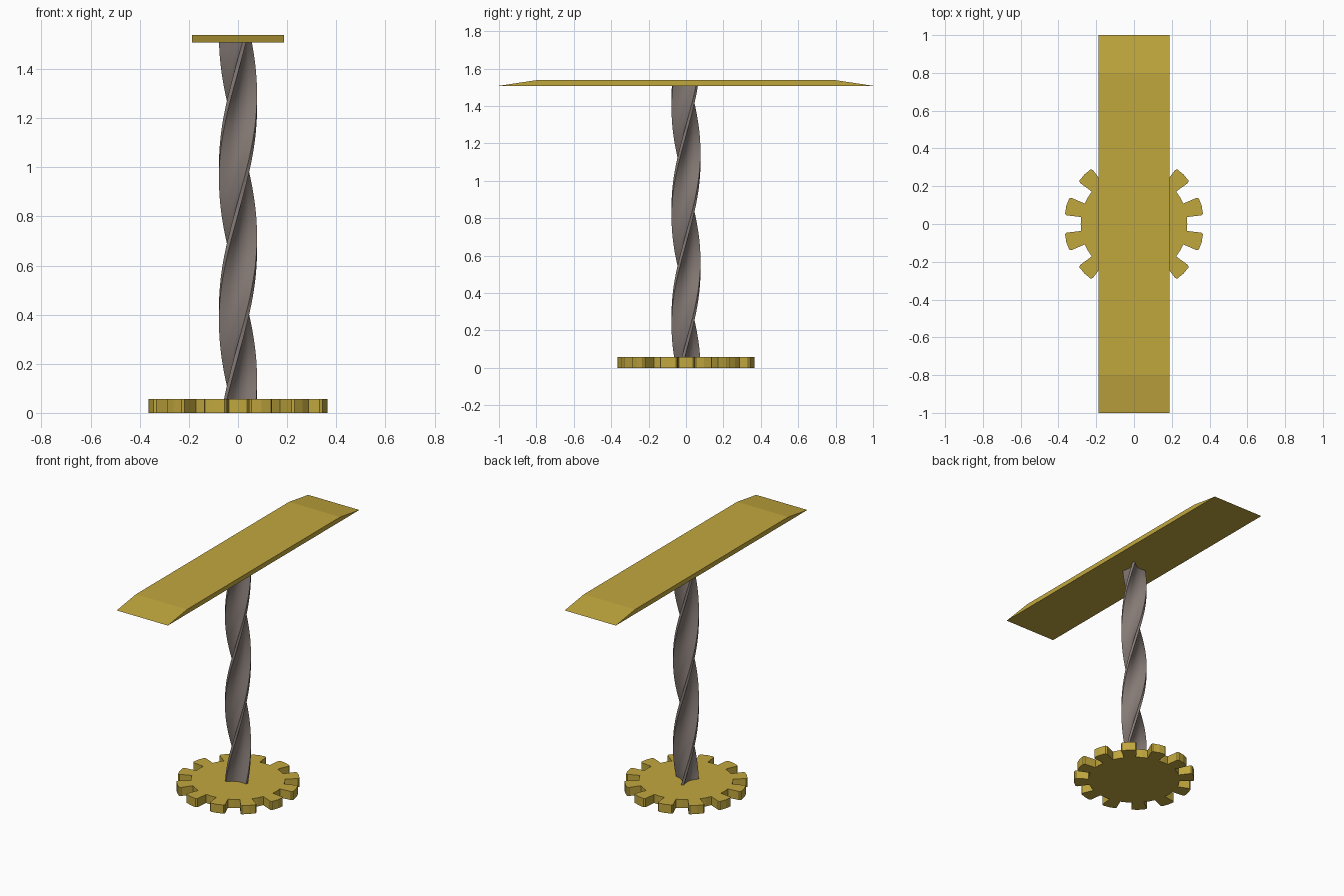
import bpy, bmesh
from math import radians, cos, sin

if "Cube" in bpy.data.objects:
    bpy.data.objects.remove(bpy.data.objects["Cube"])

def material(name, color):
    m = bpy.data.materials.new(name)
    m.diffuse_color = (*color, 1)
    m.use_nodes = True
    m.node_tree.nodes["Principled BSDF"].inputs["Base Color"].default_value = m.diffuse_color
    return m

def loft(name, rings, mat):
    """Skin a stack of equal-length closed rings and cap both ends."""
    bm = bmesh.new()
    rows = [[bm.verts.new(p) for p in ring] for ring in rings]
    n = len(rows[0])
    for a, b in zip(rows, rows[1:]):
        for i in range(n):
            j = (i + 1) % n
            bm.faces.new((a[i], a[j], b[j], b[i]))
    bm.faces.new(rows[0][::-1])
    bm.faces.new(rows[-1])
    bmesh.ops.recalc_face_normals(bm, faces=bm.faces)
    me = bpy.data.meshes.new(name)
    bm.to_mesh(me)
    bm.free()
    ob = bpy.data.objects.new(name, me)
    bpy.context.collection.objects.link(ob)
    me.materials.append(mat)
    return ob

def polar(r, deg):
    return r * cos(radians(deg)), r * sin(radians(deg))

gold = material("gold", (0.533, 0.386, 0.048))
steel = material("steel", (0.235, 0.195, 0.178))

# Base gear: twelve radial teeth with slightly eased corners
tooth = [(0.282, -7.5), (0.36, -7.7), (0.369, -6.5), (0.371, 0),
         (0.369, 6.5), (0.36, 7.7), (0.282, 7.5), (0.282, 15)]
gear = [polar(r, 15 + 30 * k + a) for k in range(12) for r, a in tooth]
loft("base_gear", [[(x, y, z) for x, y in gear] for z in (0, 0.057)], gold)

# Twisted shaft: three-armed section turning 120 degrees every 0.58
arm = [(0.042, -0.012), (0.077, -0.008), (0.077, 0.008), (0.042, 0.012)]
section = []
for k in range(3):
    c, s = polar(1, 120 * k)
    section += [(x * c - y * s, x * s + y * c) for x, y in arm]
    section.append(polar(0.024, 120 * k + 60))
rings = []
steps = 60
for i in range(steps + 1):
    z = 0.055 + (1.512 - 0.055) * i / steps
    c, s = polar(1, (z - 0.69) / 0.58 * 120)
    rings.append([(x * c - y * s, x * s + y * c, z) for x, y in section])
shaft = loft("twisted_shaft", rings, steel)
bpy.context.view_layer.objects.active = shaft
shaft.select_set(True)
bpy.ops.object.shade_smooth_by_angle(angle=radians(30))

# Top blade: flat bar with long bevelled ends
profile = [(-1, 1.508), (1, 1.508), (0.8, 1.538), (-0.8, 1.538)]
loft("top_blade", [[(x, y, z) for y, z in profile] for x in (-0.187, 0.187)], gold)
